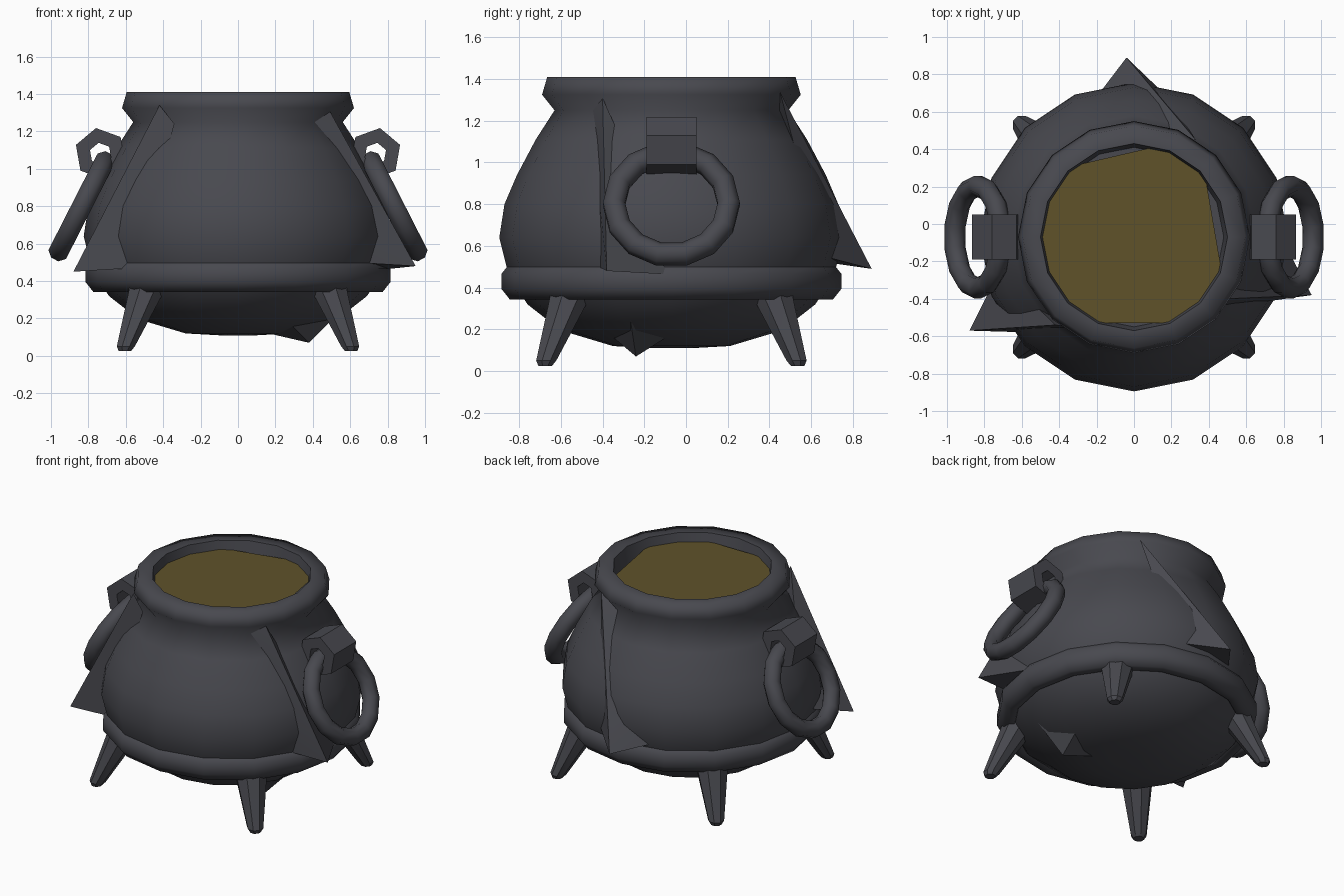
import bpy, bmesh, math
from mathutils import Vector, Matrix

cube = bpy.data.objects.get("Cube")
if cube:
    bpy.data.objects.remove(cube, do_unlink=True)

CY = -0.07   # pot axis lies slightly forward


def material(name, colour):
    m = bpy.data.materials.new(name)
    m.use_nodes = True
    m.diffuse_color = (*colour, 1)
    m.node_tree.nodes["Principled BSDF"].inputs["Base Color"].default_value = (*colour, 1)
    return m


iron = material("dark iron", (0.065, 0.066, 0.078))
brew = material("murky yellow", (0.115, 0.085, 0.023))


def finish(name, bm, mat, angle=None):
    bmesh.ops.recalc_face_normals(bm, faces=bm.faces)
    me = bpy.data.meshes.new(name)
    bm.to_mesh(me)
    bm.free()
    me.materials.append(mat)
    ob = bpy.data.objects.new(name, me)
    bpy.context.collection.objects.link(ob)
    if angle:
        bpy.ops.object.select_all(action='DESELECT')
        ob.select_set(True)
        bpy.context.view_layer.objects.active = ob
        bpy.ops.object.shade_smooth_by_angle(angle=math.radians(angle))
    return ob


def bridge(bm, a, b):
    for i in range(len(a)):
        j = (i + 1) % len(a)
        bm.faces.new((a[i], a[j], b[j], b[i]))


def lathe(name, profile, sides, mat, angle):
    """Turn an (r, z) profile about the pot axis and cap both ends."""
    bm = bmesh.new()
    rings = []
    for r, z in profile:
        turn = [math.tau * i / sides - math.pi / 2 for i in range(sides)]
        rings.append([bm.verts.new((r * math.cos(t), CY + r * math.sin(t), z)) for t in turn])
    for a, b in zip(rings, rings[1:]):
        bridge(bm, a, b)
    bm.faces.new(rings[0])
    bm.faces.new(rings[-1])
    return finish(name, bm, mat, angle)


def torus(name, major, minor_r, minor_z, n, m, matrix, mat):
    bm = bmesh.new()
    rings = []
    for i in range(n):
        t = math.tau * i / n - math.pi / 2
        ring = []
        for k in range(m):
            p = math.tau * (k + 0.5) / m
            r = major + minor_r * math.cos(p)
            ring.append(bm.verts.new(matrix @ Vector((r * math.cos(t), r * math.sin(t), minor_z * math.sin(p)))))
        rings.append(ring)
    for a, b in zip(rings, rings[1:] + rings[:1]):
        bridge(bm, a, b)
    return finish(name, bm, mat, 65)


def hull(name, points, mat):
    bm = bmesh.new()
    for p in points:
        bm.verts.new(p)
    bmesh.ops.convex_hull(bm, input=bm.verts)
    return finish(name, bm, mat, 40)


# Pot: rounded belly, flared rim and shallow inner well
lathe("pot", [(0.10, 0.11), (0.28, 0.12), (0.53, 0.195), (0.69, 0.32), (0.78, 0.46),
              (0.825, 0.64), (0.80, 0.80), (0.74, 0.94), (0.65, 1.11), (0.56, 1.25),
              (0.62, 1.325), (0.595, 1.41), (0.50, 1.41), (0.48, 1.30)], 16, iron, 75)

# Liquid surface with its clipped far corner
bm = bmesh.new()
outline = [(-0.33, 0.31), (0.10, 0.41), (0.22, 0.39), (0.37, 0.32), (0.465, -0.23), (0.38, -0.43),
           (0.20, -0.53), (-0.20, -0.53), (-0.38, -0.44), (-0.46, -0.26), (-0.49, -0.07), (-0.45, 0.14)]
bm.faces.new([bm.verts.new((x, y, 1.35)) for x, y in outline])
finish("liquid", bm, brew)

# Raised band around the lower belly
torus("belly_band", 0.745, 0.075, 0.095, 16, 8, Matrix.Translation((0, CY, 0.43)), iron)

# Four splayed tapering legs
for sx, side in ((1, "left"), (-1, "right")):
    for sy, end in ((1, "back"), (-1, "front")):
        bm = bmesh.new()
        rings = []
        for d, z, r in ((0.46, 0.42, 0.12), (0.495, 0.33, 0.10), (0.60, 0.05, 0.052), (0.605, 0.025, 0.035)):
            rings.append([bm.verts.new((sx * d + r * math.cos(math.tau * (i + 0.5) / 8),
                                        CY + sy * d + r * math.sin(math.tau * (i + 0.5) / 8), z))
                          for i in range(8)])
        for a, b in zip(rings, rings[1:]):
            bridge(bm, a, b)
        bm.faces.new(rings[0])
        bm.faces.new(rings[-1])
        finish(end + "_" + side + "_leg", bm, iron, 30)

# Hollow six-sided brackets with hanging rings
for s, side in ((1, "left"), (-1, "right")):
    bm = bmesh.new()
    loops = []
    for radius, y in ((0.14, -0.12), (0.14, 0.12), (0.06, 0.12), (0.06, -0.12)):
        loops.append([bm.verts.new((s * (0.735 + radius * math.cos(math.tau * i / 6 + 0.35)), CY + y,
                                    1.08 + radius * math.sin(math.tau * i / 6 + 0.35)))
                      for i in range(6)])
    for a, b in zip(loops, loops[1:] + loops[:1]):
        bridge(bm, a, b)
    finish(side + "_bracket", bm, iron)
    tilt = Matrix.Translation((s * 0.835, CY, 0.80)) @ Matrix.Rotation(s * math.radians(63), 4, 'Y')
    torus(side + "_ring_handle", 0.275, 0.057, 0.057, 14, 8, tilt, iron)

# Jagged sheets pulled away from the belly, and a chip under the base
hull("back_fin", [(0.33, 0.45, 1.34), (-0.04, 0.89, 0.49), (-0.20, 0.68, 0.52),
                  (0.20, 0.66, 0.55), (0.12, 0.44, 1.20)], iron)
hull("front_right_fin", [(-0.42, -0.54, 1.34), (-0.88, -0.57, 0.45), (-0.55, -0.58, 0.47),
                         (-0.72, -0.25, 0.55), (-0.34, -0.55, 1.24)], iron)
hull("front_left_fin", [(0.49, -0.40, 1.31), (0.95, -0.38, 0.48), (0.62, -0.42, 0.50),
                        (0.76, -0.02, 0.46), (0.38, -0.46, 1.24)], iron)
hull("base_chip", [(0.38, -0.24, 0.07), (0.58, -0.27, 0.27), (0.12, -0.18, 0.13),
                   (0.40, -0.08, 0.17), (0.28, -0.36, 0.17)], iron)
